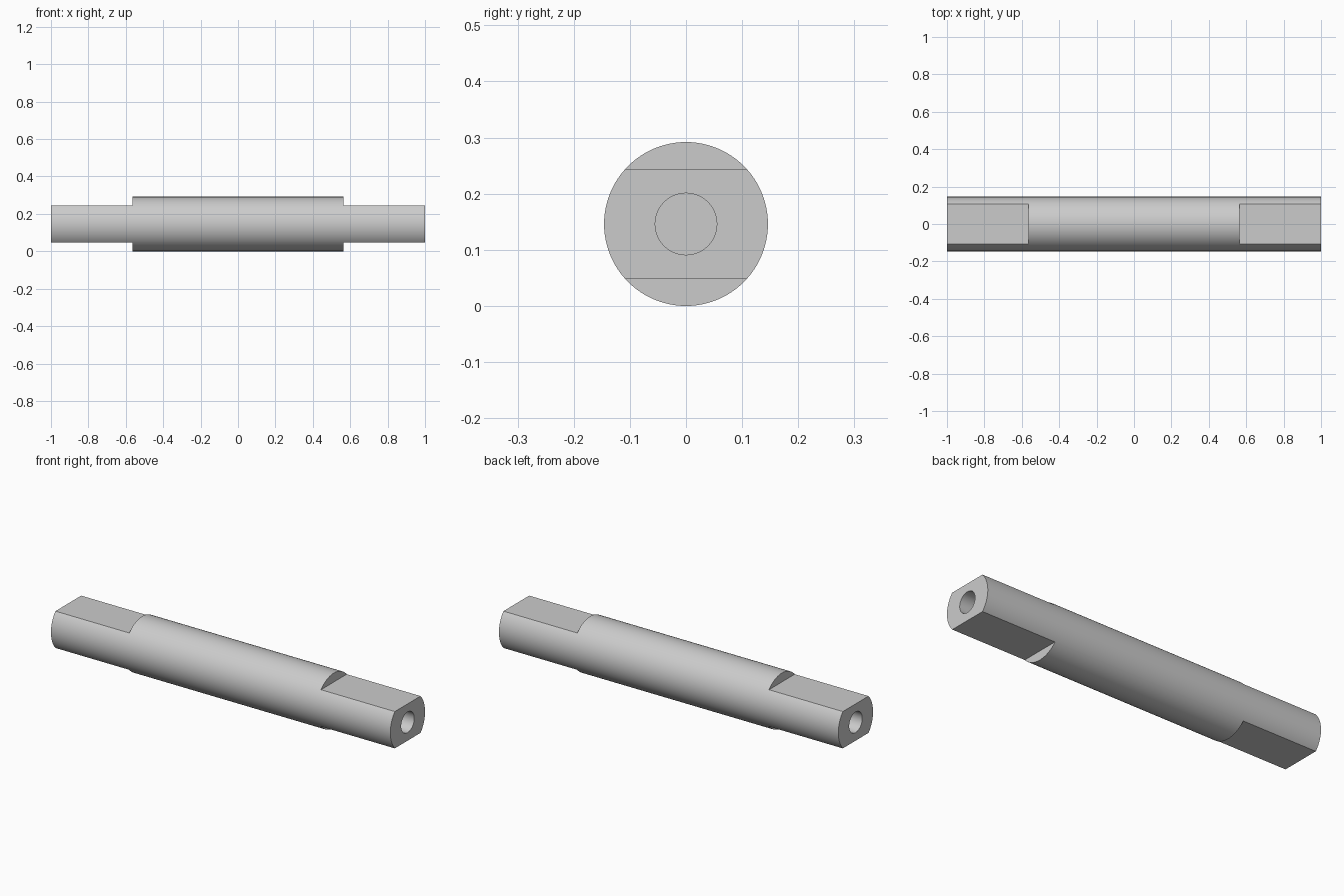
import bpy
import math

if "Cube" in bpy.data.objects:
    bpy.data.objects.remove(bpy.data.objects["Cube"], do_unlink=True)

RADIUS = 0.146
FLAT = 0.098        # half height across the milled flats
SHOULDER = 0.565    # where the flats end
HOLE_RADIUS = 0.055
HOLE_DEPTH = 0.3

steel = bpy.data.materials.new("grey steel")
steel.use_nodes = True
steel.diffuse_color = (0.6, 0.6, 0.6, 1)
steel.node_tree.nodes["Principled BSDF"].inputs["Base Color"].default_value = (0.6, 0.6, 0.6, 1)


def rod(name, radius, length, x, sides):
    bpy.ops.mesh.primitive_cylinder_add(vertices=sides, radius=radius, depth=length,
                                        location=(x, 0, RADIUS), rotation=(0, math.pi / 2, 0))
    obj = bpy.context.object
    obj.name = name
    return obj


def block(name, x0, x1, z0, z1):
    bpy.ops.mesh.primitive_cube_add(size=1, location=((x0 + x1) / 2, 0, (z0 + z1) / 2))
    obj = bpy.context.object
    obj.name = name
    obj.scale = (abs(x1 - x0), 0.5, abs(z1 - z0))
    return obj


def cut(target, cutter):
    cutter.hide_render = True
    mod = target.modifiers.new("cut", "BOOLEAN")
    mod.operation = "DIFFERENCE"
    mod.solver = "EXACT"
    mod.object = cutter
    bpy.context.view_layer.objects.active = target
    bpy.ops.object.modifier_apply(modifier=mod.name)
    bpy.data.objects.remove(cutter, do_unlink=True)


# Round bar along x
shaft = rod("shaft", RADIUS, 2, 0, 96)
shaft.data.materials.append(steel)

for side in (-1, 1):
    # Flats milled on the top and bottom of each end
    for up in (-1, 1):
        cut(shaft, block("flat_cutter", side * SHOULDER, side * 1.1,
                         RADIUS + up * FLAT, RADIUS + up * 0.3))
    # Blind hole in each end face
    cut(shaft, rod("hole_cutter", HOLE_RADIUS, HOLE_DEPTH * 2, side, 48))

# Smooth round surfaces with crisp machined edges
bpy.ops.object.select_all(action="DESELECT")
shaft.select_set(True)
bpy.context.view_layer.objects.active = shaft
bpy.ops.object.shade_smooth_by_angle(angle=math.radians(30))
